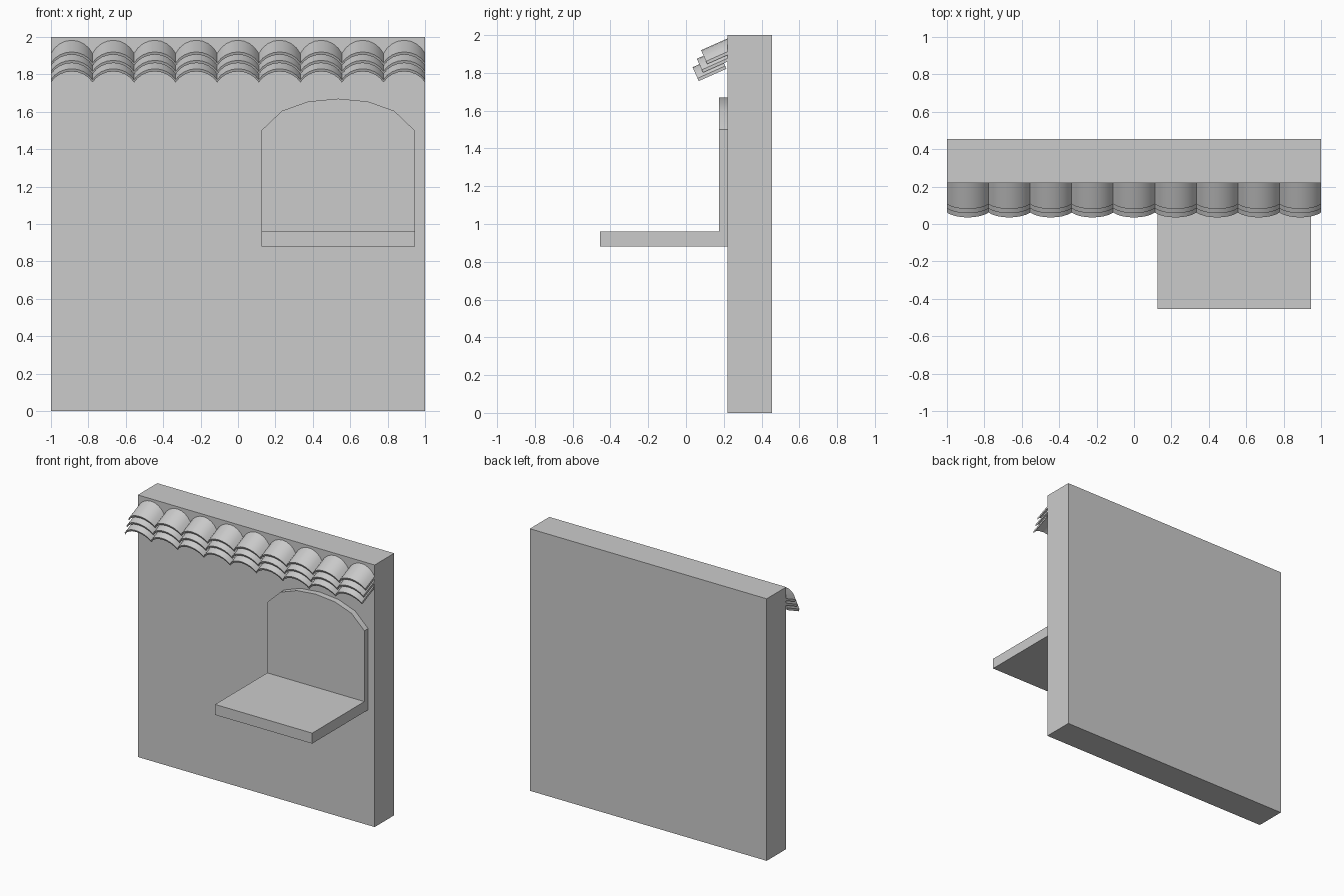
import bpy, bmesh
from math import sin, cos, radians
from mathutils import Vector

if "Cube" in bpy.data.objects:
    bpy.data.objects.remove(bpy.data.objects["Cube"])


def make_mesh(name, ring, offset):
    """Close a 3D outline and extrude it along an offset."""
    bm = bmesh.new()
    face = bm.faces.new([bm.verts.new(p) for p in ring])
    ext = bmesh.ops.extrude_face_region(bm, geom=[face], use_keep_orig=True)
    verts = [v for v in ext["geom"] if isinstance(v, bmesh.types.BMVert)]
    bmesh.ops.translate(bm, verts=verts, vec=offset)
    bmesh.ops.recalc_face_normals(bm, faces=bm.faces)
    mesh = bpy.data.meshes.new(name)
    bm.to_mesh(mesh)
    bm.free()
    return mesh


def add(name, mesh, loc=(0, 0, 0)):
    ob = bpy.data.objects.new(name, mesh)
    ob.location = loc
    bpy.context.collection.objects.link(ob)
    return ob


def smooth(ob):
    bpy.ops.object.select_all(action='DESELECT')
    ob.select_set(True)
    bpy.context.view_layer.objects.active = ob
    bpy.ops.object.shade_smooth_by_angle(angle=radians(35))


def box(name, x0, x1, y0, y1, z0, z1):
    ring = [(x0, y0, z0), (x1, y0, z0), (x1, y0, z1), (x0, y0, z1)]
    return add(name, make_mesh(name, ring, (0, y1 - y0, 0)))


# wall and counter shelf
box("wall", -1, 1, 0.22, 0.455, 0, 2)
box("counter_shelf", 0.125, 0.945, -0.455, 0.22, 0.88, 0.96)

# arched window panel behind the shelf
mid = 0.535
half = [(0.41, 0.96), (0.41, 1.5), (0.30, 1.605), (0.16, 1.655)]
outline = ([(mid + x, 0.175, z) for x, z in half] + [(mid, 0.175, 1.67)]
           + [(mid - x, 0.175, z) for x, z in reversed(half)])
smooth(add("window_panel", make_mesh("window_panel", outline, (0, 0.045, 0))))

# curved roof tile, tilted, with its origin at the front apex
COLS, SEGS = 9, 8
tilt, arc = radians(24), radians(60)
width = 2 / COLS
radius = width / 2 / sin(arc)
thick, length = 0.016, 0.16
up = Vector((0, -sin(tilt), cos(tilt)))
along = Vector((0, cos(tilt), sin(tilt)))
angles = [-arc + 2 * arc * i / SEGS for i in range(SEGS + 1)]
top = [Vector((radius * sin(a), 0, 0)) + up * radius * (cos(a) - 1) for a in angles]
under = [p - up * thick for p in reversed(top)]
tile = make_mesh("roof_tile", top + under, along * length)

# three stepped rows of tiles sharing one mesh
for row in range(3):
    for col in range(COLS):
        ob = add(f"roof_tile_{row}_{col}", tile,
                 (-1 + width * (col + 0.5), 0.08 - 0.0225 * row, 1.92 - 0.045 * row))
        if row == col == 0:
            smooth(ob)
